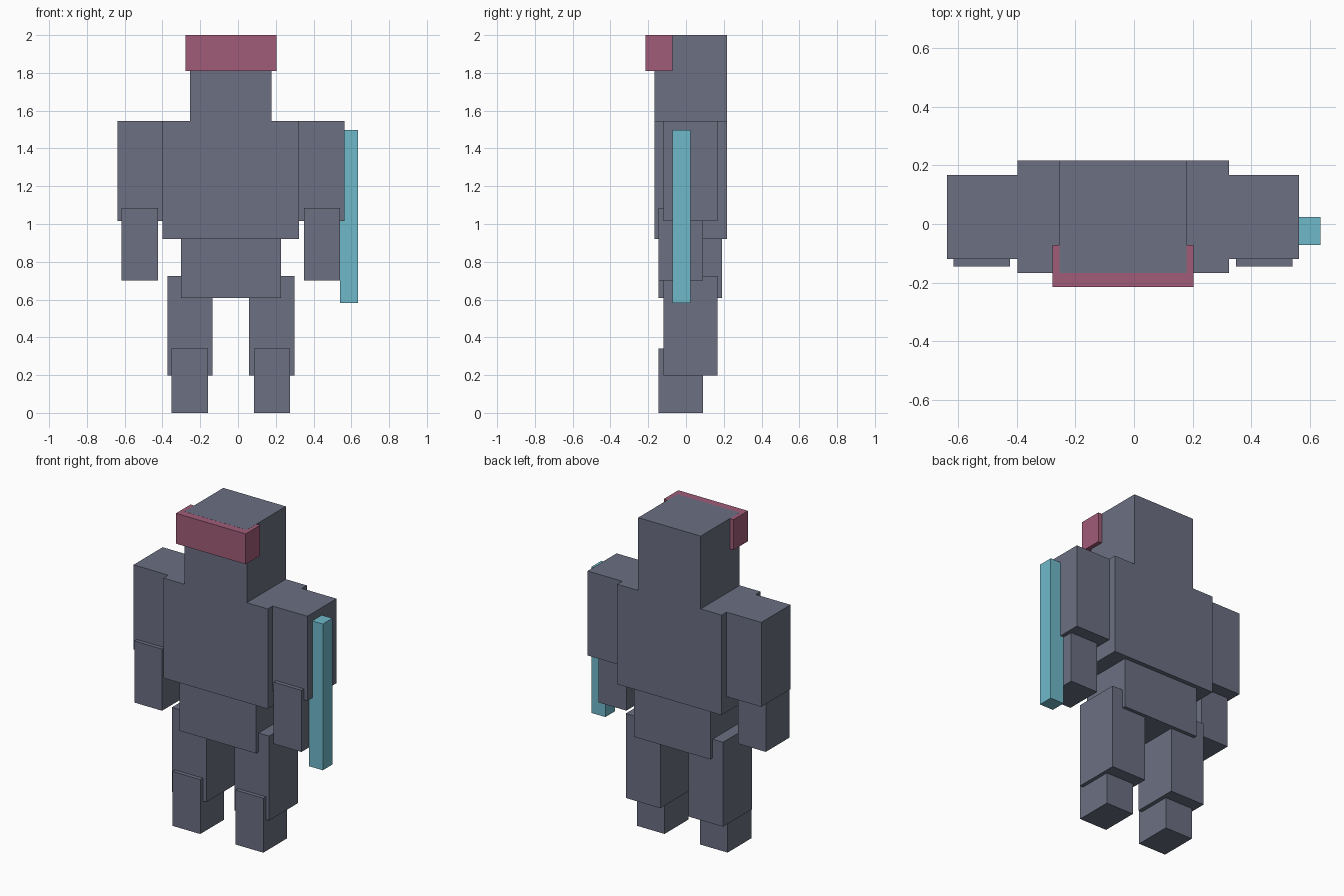
import bpy

if "Cube" in bpy.data.objects:
    bpy.data.objects.remove(bpy.data.objects["Cube"])

CENTRE = -0.0375  # mirror plane of the body


def material(name, rgb):
    m = bpy.data.materials.new(name)
    m.diffuse_color = (*rgb, 1.0)
    m.use_nodes = True
    m.node_tree.nodes["Principled BSDF"].inputs["Base Color"].default_value = m.diffuse_color
    return m


slate = material("slate grey", (0.147, 0.162, 0.223))
rose = material("dusty rose", (0.352, 0.107, 0.188))
teal = material("pale teal", (0.162, 0.485, 0.597))


def box(name, x, y, z, mat):
    """Box spanning the given (min, max) range on each axis."""
    bpy.ops.mesh.primitive_cube_add(size=1, location=[sum(r) / 2 for r in (x, y, z)])
    ob = bpy.context.object
    ob.name = name
    ob.scale = [r[1] - r[0] for r in (x, y, z)]
    bpy.ops.object.transform_apply(location=False, rotation=False, scale=True)
    ob.data.materials.append(mat)


def centred(half):
    return (CENTRE - half, CENTRE + half)


# Body core
box("head", centred(0.216), (-0.168, 0.217), (1.545, 2.0), slate)
box("torso", centred(0.361), (-0.168, 0.217), (0.92, 1.545), slate)
box("pelvis", centred(0.264), (-0.145, 0.19), (0.607, 0.92), slate)

# Limbs: distance range from the mirror plane, depth, height
limbs = {
    "upper_arm": ((0.361, 0.601), (-0.12, 0.168), (1.017, 1.545)),
    "forearm": ((0.386, 0.578), (-0.145, 0.091), (0.70, 1.085)),
    "thigh": ((0.097, 0.336), (-0.12, 0.168), (0.197, 0.725)),
    "shin": ((0.122, 0.314), (-0.145, 0.091), (0.0, 0.34)),
}
for name, (dx, y, z) in limbs.items():
    for side, s in (("left", 1), ("right", -1)):
        x = sorted(CENTRE + s * d for d in dx)
        box(f"{side}_{name}", x, y, z, slate)

# Visor wrapped round the brow, and the bar held beside the arm
box("visor", centred(0.241), (-0.215, -0.071), (1.81, 1.9995), rose)
box("side_bar", (0.541, 0.636), (-0.071, 0.024), (0.583, 1.497), teal)
